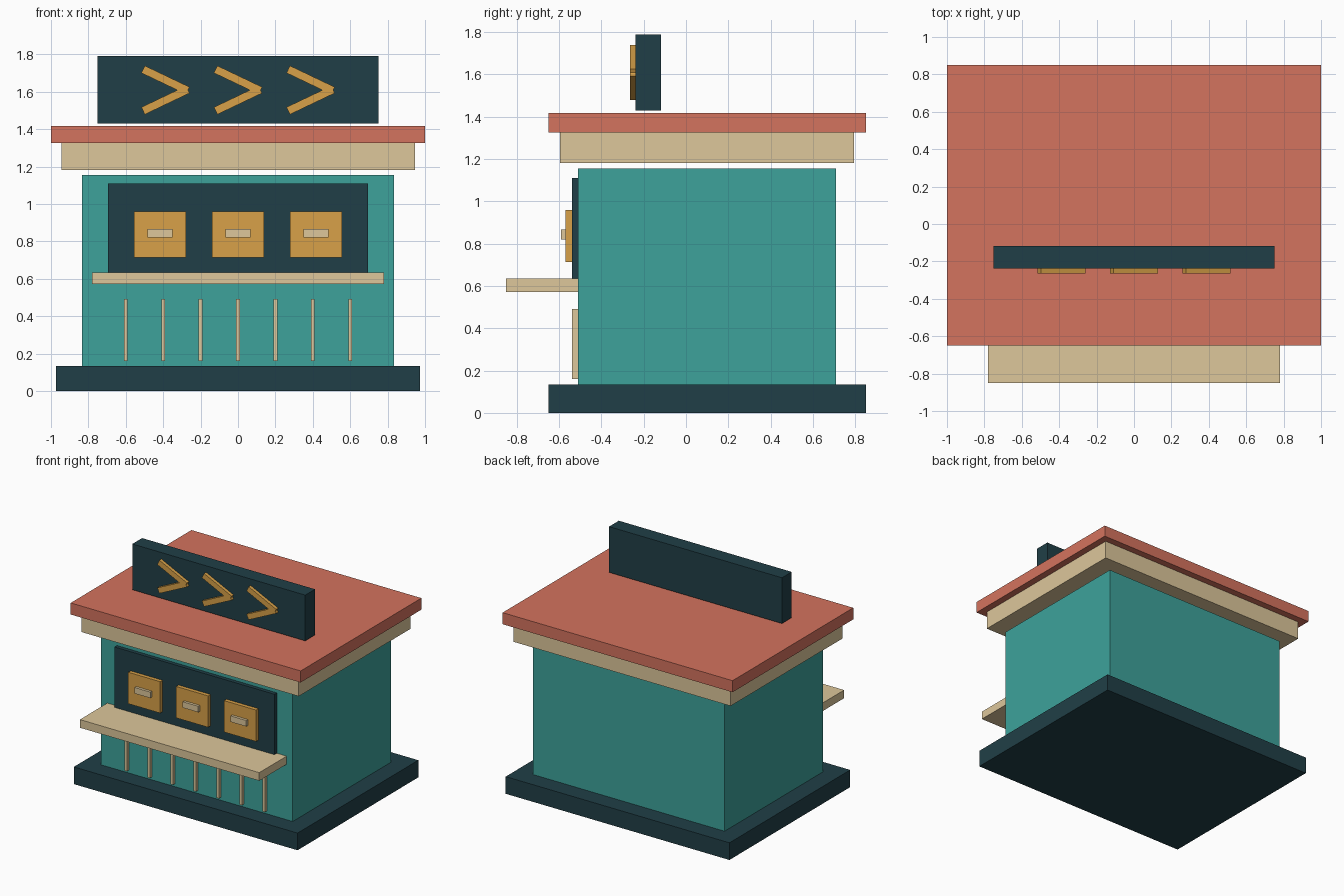
import bpy
from math import radians

if "Cube" in bpy.data.objects:
    bpy.data.objects.remove(bpy.data.objects["Cube"])


def material(name, hex_color):
    def lin(c):
        return c / 12.92 if c <= 0.04045 else ((c + 0.055) / 1.055) ** 2.4
    m = bpy.data.materials.new(name)
    m.diffuse_color = [lin(int(hex_color[i:i + 2], 16) / 255) for i in (0, 2, 4)] + [1]
    m.use_nodes = True
    m.node_tree.nodes["Principled BSDF"].inputs["Base Color"].default_value = m.diffuse_color
    return m


NAVY = material("navy", "203F47")
TEAL = material("teal", "3DA29B")
CREAM = material("cream", "DDC79B")
CORAL = material("coral", "D4735E")
AMBER = material("amber", "D8A148")


def box(name, x, y, z, mat, tilt=0):
    """Box from (min, max) ranges, optionally tilted about the y axis."""
    spans = (x, y, z)
    bpy.ops.mesh.primitive_cube_add(size=1, location=[(a + b) / 2 for a, b in spans])
    ob = bpy.context.object
    ob.name = name
    ob.scale = [b - a for a, b in spans]
    bpy.ops.object.transform_apply(location=False, rotation=False, scale=True)
    ob.rotation_euler.y = tilt
    ob.data.materials.append(mat)
    return ob


def around(c, size):
    return (c - size / 2, c + size / 2)


# Building shell
box("base", (-0.973, 0.973), (-0.65, 0.85), (0, 0.135), NAVY)
box("body", (-0.833, 0.833), (-0.51, 0.71), (0.135, 1.156), TEAL)
box("cornice", (-0.945, 0.945), (-0.595, 0.795), (1.182, 1.326), CREAM)
box("roof", (-1, 1), (-0.65, 0.85), (1.326, 1.417), CORAL)

# Serving window and counter
box("window_panel", (-0.695, 0.695), (-0.54, -0.51), (0.635, 1.11), NAVY)
box("counter", (-0.78, 0.78), (-0.85, -0.51), (0.571, 0.635), CREAM)

# Display squares with small labels
for i in range(3):
    cx = (i - 1) * 0.417
    box(f"display_{i + 1}", around(cx, 0.278), (-0.57, -0.54), (0.713, 0.96), AMBER)
    box(f"label_{i + 1}", around(cx, 0.135), (-0.591, -0.57), (0.82, 0.867), CREAM)

# Vertical slats under the counter
for i in range(7):
    box(f"slat_{i + 1}", around((i - 3) * 0.2, 0.02), (-0.538, -0.51), (0.16, 0.491), CREAM)

# Rooftop sign with three arrows, each made of two crossed bars
box("sign_board", (-0.752, 0.752), (-0.239, -0.118), (1.43, 1.79), NAVY)
for i in range(3):
    for side, s in (("upper", 1), ("lower", -1)):
        box(f"arrow_{i + 1}_{side}", around((i - 1) * 0.388, 0.265), (-0.265, -0.239),
            around(1.609 + s * 0.054, 0.043), AMBER, tilt=s * radians(25.5))
